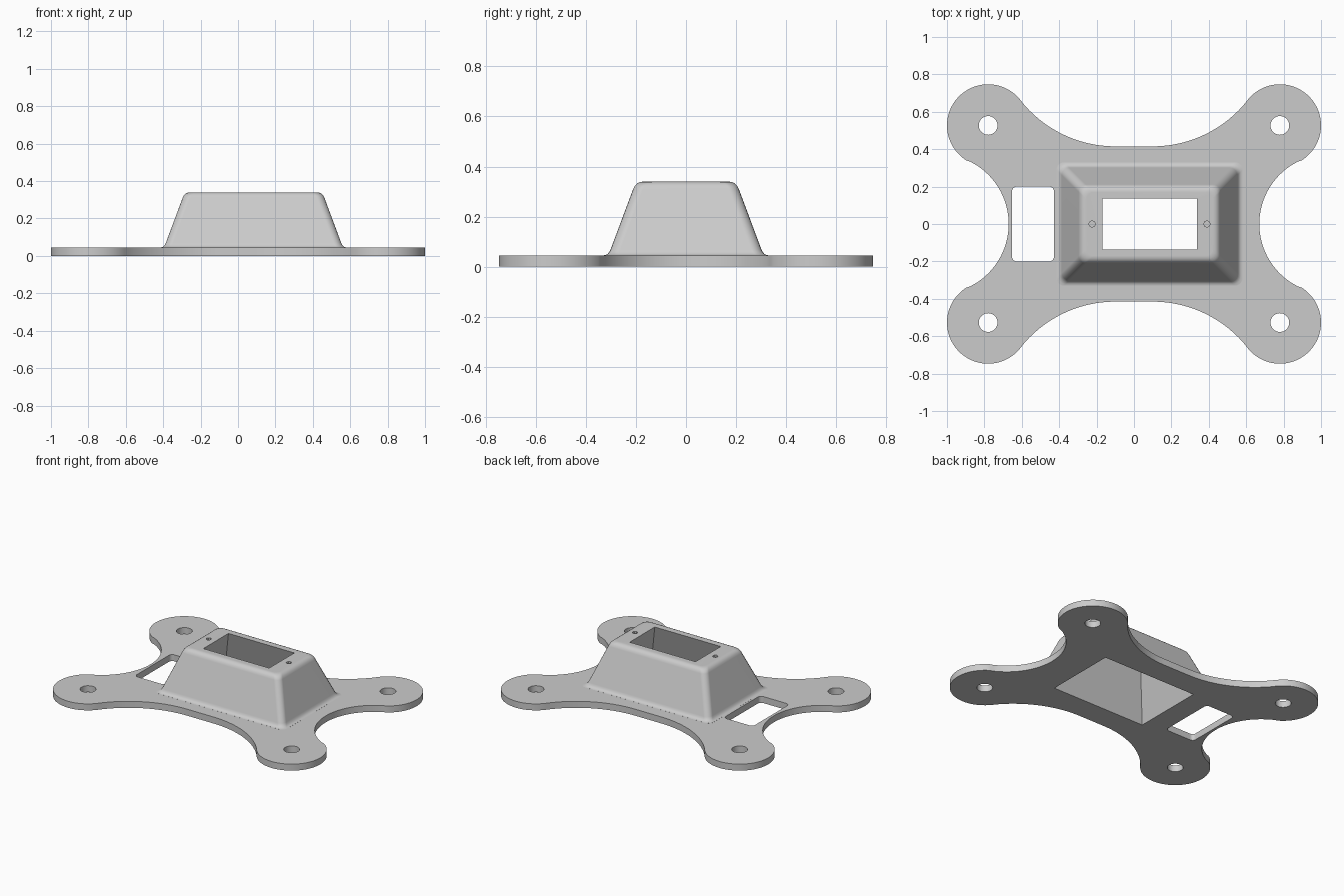
import bpy
import bmesh
from math import sin, cos, pi, atan2

cube = bpy.data.objects.get("Cube")
if cube:
    bpy.data.objects.remove(cube, do_unlink=True)

grey = bpy.data.materials.new("light_grey")
grey.use_nodes = True
colour = (0.6, 0.6, 0.6, 1)
grey.diffuse_color = colour
grey.node_tree.nodes["Principled BSDF"].inputs["Base Color"].default_value = colour

PLATE = 0.045
TOP = 0.34
CX = 0.083


def arc(cx, cy, r, a0, a1, n):
    return [(cx + r * cos(a0 + (a1 - a0) * i / n), cy + r * sin(a0 + (a1 - a0) * i / n))
            for i in range(n + 1)]


def rounded_rect(cx, cy, hx, hy, r, n=5):
    pts = []
    for k, (sx, sy) in enumerate([(1, 1), (-1, 1), (-1, -1), (1, -1)]):
        pts += arc(cx + sx * (hx - r), cy + sy * (hy - r), r, k * pi / 2, (k + 1) * pi / 2, n)
    return pts


def rect(cx, hx, hy):
    return [(cx + hx, hy), (cx - hx, hy), (cx - hx, -hy), (cx + hx, -hy)]


def loft(name, rings):
    """Closed solid through rings given as (outline, z), bottom to top."""
    bm = bmesh.new()
    loops = [[bm.verts.new((x, y, z)) for x, y in pts] for pts, z in rings]
    n = len(loops[0])
    for a, b in zip(loops, loops[1:]):
        for i in range(n):
            j = (i + 1) % n
            bm.faces.new((a[i], a[j], b[j], b[i]))
    bm.faces.new(loops[0][::-1])
    bm.faces.new(loops[-1])
    bmesh.ops.recalc_face_normals(bm, faces=bm.faces)
    mesh = bpy.data.meshes.new(name)
    bm.to_mesh(mesh)
    bm.free()
    mesh.materials.append(grey)
    ob = bpy.data.objects.new(name, mesh)
    bpy.context.collection.objects.link(ob)
    return ob


def boolean(target, tool, operation):
    mod = target.modifiers.new("boolean", "BOOLEAN")
    mod.operation = operation
    mod.solver = "EXACT"
    mod.object = tool
    bpy.ops.object.select_all(action="DESELECT")
    bpy.context.view_layer.objects.active = target
    target.select_set(True)
    bpy.ops.object.modifier_apply(modifier=mod.name)
    bpy.data.objects.remove(tool, do_unlink=True)


def bezier(p, q, r, n=4):
    return [tuple((1 - t) ** 2 * a + 2 * t * (1 - t) * b + t * t * c for a, b, c in zip(p, q, r))
            for t in [i / n for i in range(n + 1)]]


# Base plate: four round lugs joined by tangent concave arcs
LX, LY, LR = 0.78, 0.527, 0.22
side_x, side_r = 1.043, 0.373
waist_x, waist_y, waist_r = 0.1, 1.06, 0.645
side_end = atan2(LY, LX - side_x)
waist_end = atan2(LY - waist_y, LX - waist_x)
quarter = arc(side_x, 0, side_r, pi, side_end, 16)
quarter += arc(LX, LY, LR, side_end - pi, waist_end + pi, 40)[1:]
quarter += arc(waist_x, waist_y, waist_r, waist_end, -pi / 2, 16)[1:]
half = quarter + [(-x, y) for x, y in reversed(quarter)]
outline = half + [(x, -y) for x, y in reversed(half[1:-1])]
body = loft("mounting_plate_with_hood", [(outline, 0), (outline, PLATE)])

# Tapered hood: flared foot, sloping walls, rounded rim (offset from foot, height)
slope = 0.11 / (TOP - PLATE)
profile = [(0.02, PLATE / 2)]
profile += bezier((0.02, PLATE + 0.0003), (0, PLATE), (-slope * 0.025, PLATE + 0.025))
profile += bezier((-slope * (TOP - PLATE - 0.03), TOP - 0.03), (-0.11, TOP), (-0.14, TOP))
hood = loft("hood", [(rounded_rect(CX, 0, 0.478 + d, 0.31 + d, 0.04), z) for d, z in profile])
boolean(body, hood, "UNION")

# Tapered opening through the hood
cavity = loft("cavity_cutter", [(rect(CX, 0.36 - 0.1075 * t, 0.25 - 0.1125 * t), TOP * t)
                                for t in (-0.1, 1.1)])
boolean(body, cavity, "DIFFERENCE")

# Rounded window beside the hood
window = rounded_rect(-0.54, 0, 0.112, 0.2, 0.025)
boolean(body, loft("window_cutter", [(window, -0.1), (window, 0.1)]), "DIFFERENCE")

# Bolt holes in the lugs
for sx in (-1, 1):
    for sy in (-1, 1):
        circle = arc(sx * LX, sy * LY, 0.05, 0, 2 * pi, 32)[:-1]
        boolean(body, loft("bolt_cutter", [(circle, -0.1), (circle, 0.1)]), "DIFFERENCE")

# Small blind screw holes in the rim
for dx in (-0.307, 0.307):
    circle = arc(CX + dx, 0, 0.017, 0, 2 * pi, 8)[:-1]
    boolean(body, loft("screw_cutter", [(circle, TOP - 0.08), (circle, TOP + 0.1)]), "DIFFERENCE")

# Smooth fillets, flat large faces
bpy.ops.object.shade_smooth_by_angle(angle=pi / 6)
weighted = body.modifiers.new("weighted_normals", "WEIGHTED_NORMAL")
weighted.keep_sharp = True
